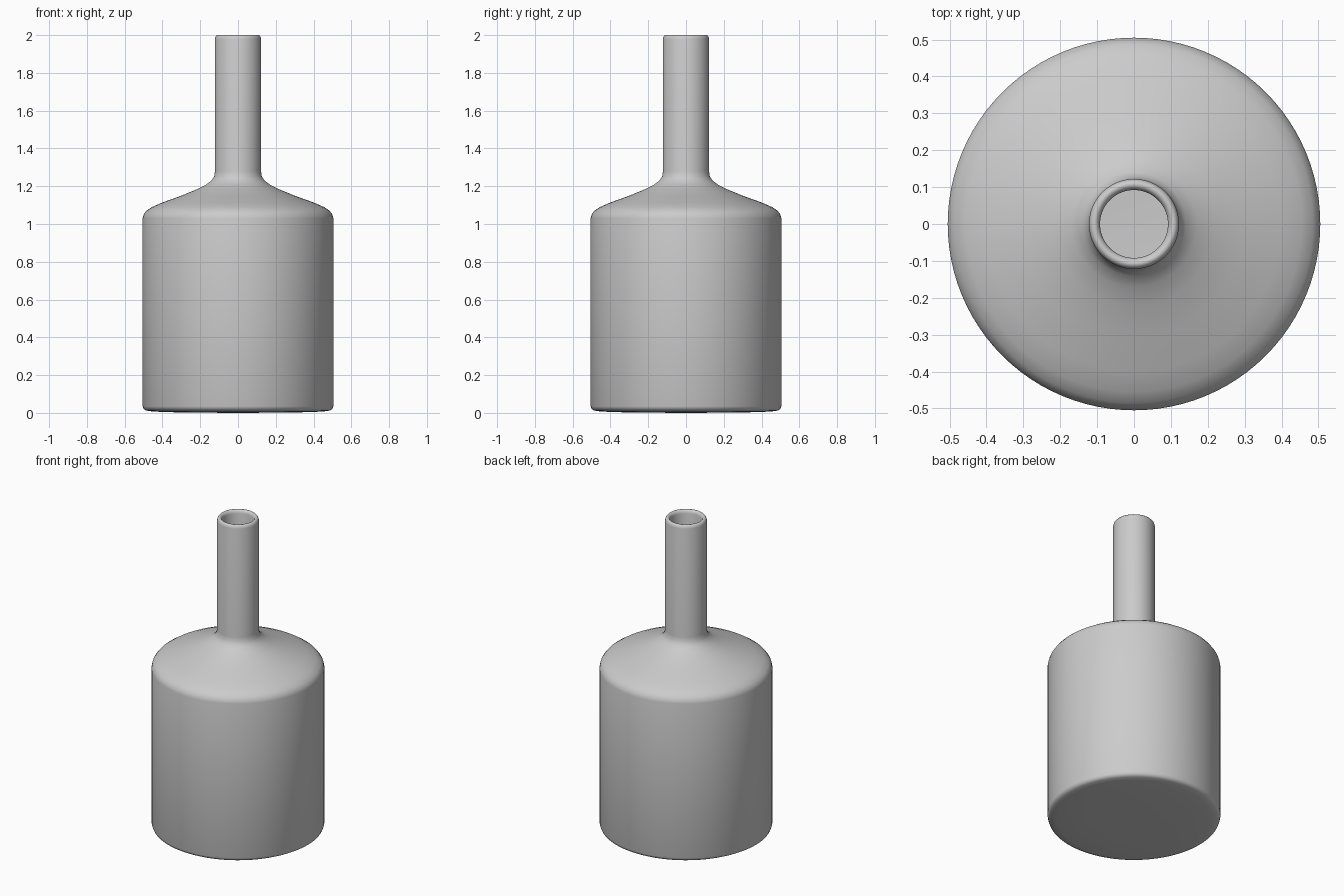
import bpy, bmesh, math

if "Cube" in bpy.data.objects:
    bpy.data.objects.remove(bpy.data.objects["Cube"])

SEGMENTS = 96

# outer profile (base, body, shoulder, neck, rounded lip), then the inner wall
PROFILE = [
    (0, 0), (0.30, 0.002), (0.45, 0.007), (0.485, 0.012), (0.50, 0.02), (0.505, 0.035),
    (0.505, 1.03), (0.50, 1.05), (0.485, 1.07), (0.455, 1.09), (0.40, 1.114),
    (0.30, 1.15), (0.22, 1.183), (0.17, 1.208), (0.14, 1.231), (0.126, 1.252), (0.122, 1.28),
    (0.122, 1.98), (0.119, 1.992), (0.112, 2.0), (0.103, 2.0), (0.095, 1.992), (0.092, 1.98),
    (0.092, 1.27), (0.098, 1.24), (0.12, 1.205), (0.20, 1.158), (0.30, 1.118),
    (0.44, 1.065), (0.465, 1.05), (0.475, 1.03), (0.475, 0.05), (0.46, 0.035), (0.44, 0.03), (0, 0.03),
]


def lathe(name, profile, material):
    bm = bmesh.new()
    rings = []
    for r, z in profile:
        if r == 0:
            rings.append([bm.verts.new((0, 0, z))] * SEGMENTS)
        else:
            rings.append([bm.verts.new((r * math.cos(a), r * math.sin(a), z))
                          for a in (2 * math.pi * i / SEGMENTS for i in range(SEGMENTS))])
    for low, high in zip(rings, rings[1:]):
        for i in range(SEGMENTS):
            j = (i + 1) % SEGMENTS
            corners = list(dict.fromkeys((low[i], low[j], high[j], high[i])))
            bm.faces.new(corners).smooth = True
    bmesh.ops.recalc_face_normals(bm, faces=bm.faces)
    mesh = bpy.data.meshes.new(name)
    bm.to_mesh(mesh)
    bm.free()
    mesh.materials.append(material)
    obj = bpy.data.objects.new(name, mesh)
    bpy.context.collection.objects.link(obj)
    return obj


grey = bpy.data.materials.new("light grey")
grey.diffuse_color = (0.6, 0.6, 0.6, 1)
grey.use_nodes = True
grey.node_tree.nodes["Principled BSDF"].inputs["Base Color"].default_value = grey.diffuse_color

# hollow bottle with open neck
lathe("bottle", PROFILE, grey)
